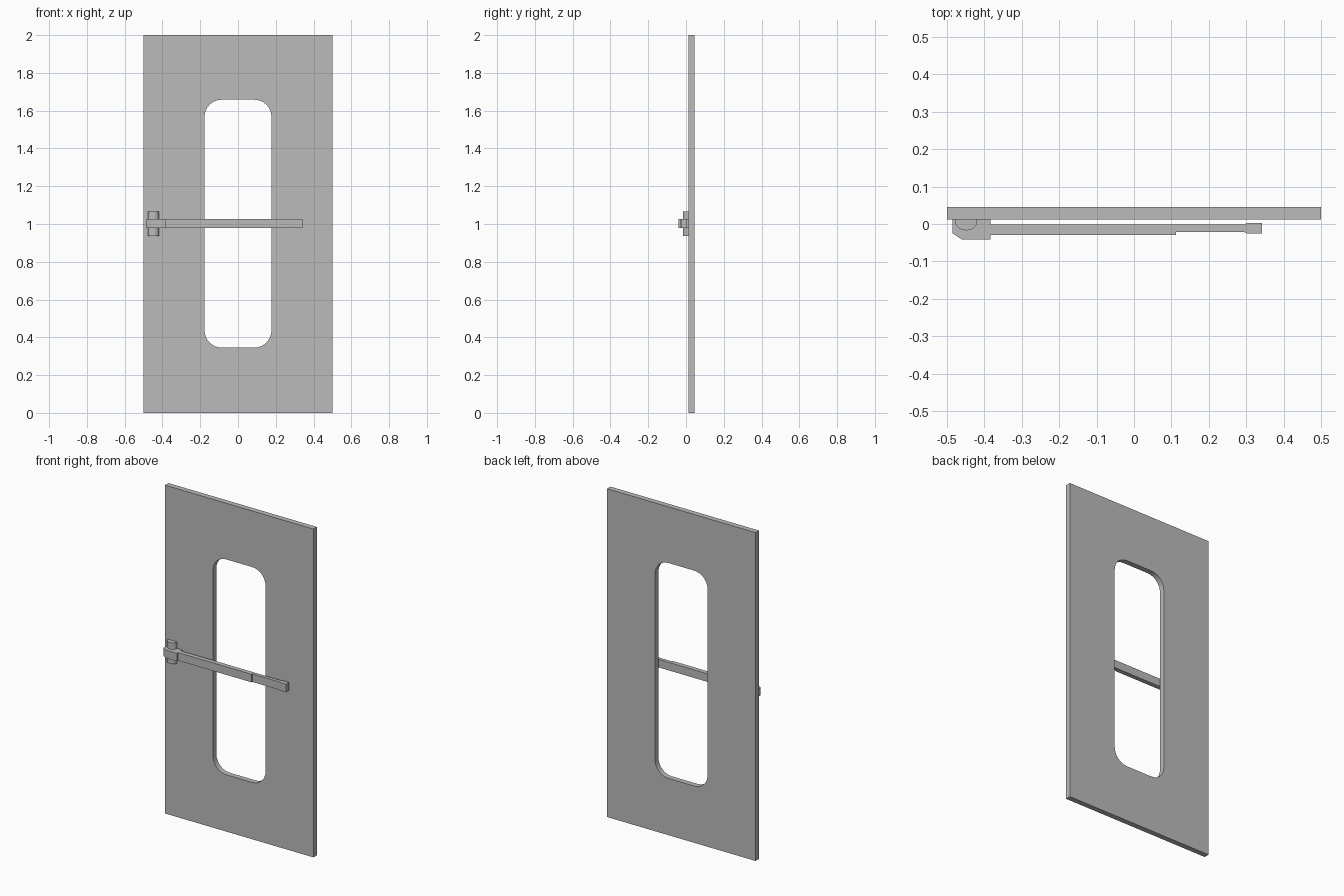
import bpy, bmesh
from math import sin, cos, pi

cube = bpy.data.objects.get("Cube")
if cube:
    bpy.data.objects.remove(cube, do_unlink=True)

GREY = (0.5, 0.5, 0.5, 1)
grey = bpy.data.materials.new("plain grey")
grey.use_nodes = True
grey.diffuse_color = GREY
grey.node_tree.nodes["Principled BSDF"].inputs["Base Color"].default_value = GREY


def prism(name, outline, axis, low, high):
    """Extrude a 2D outline along y (outline is x, z) or z (outline is x, y)."""
    def place(p, d):
        return (p[0], d, p[1]) if axis == "y" else (p[0], p[1], d)
    bm = bmesh.new()
    face = bm.faces.new([bm.verts.new(place(p, low)) for p in outline])
    new = bmesh.ops.extrude_face_region(bm, geom=[face])["geom"]
    for v in new:
        if isinstance(v, bmesh.types.BMVert):
            v.co["xyz".index(axis)] = high
    bmesh.ops.recalc_face_normals(bm, faces=bm.faces)
    mesh = bpy.data.meshes.new(name)
    bm.to_mesh(mesh)
    bm.free()
    mesh.materials.append(grey)
    obj = bpy.data.objects.new(name, mesh)
    bpy.context.collection.objects.link(obj)
    return obj


def rounded_rect(x0, x1, z0, z1, r, steps=8):
    points = []
    corners = [(x1 - r, z1 - r), (x0 + r, z1 - r), (x0 + r, z0 + r), (x1 - r, z0 + r)]
    for q, (cx, cz) in enumerate(corners):
        for i in range(steps + 1):
            a = (q + i / steps) * pi / 2
            points.append((cx + r * cos(a), cz + r * sin(a)))
    return points


# Door panel with a rounded window opening
panel = prism("door_panel", [(-0.5, 0), (0.5, 0), (0.5, 2), (-0.5, 2)], "y", 0.012, 0.045)
cutter = prism("window_cutter", rounded_rect(-0.177, 0.177, 0.346, 1.658, 0.09), "y", -0.1, 0.1)
cutter.hide_render = True
cutter.hide_viewport = True
cutter.display_type = "WIRE"
cut = panel.modifiers.new("window_opening", "BOOLEAN")
cut.operation = "DIFFERENCE"
cut.solver = "EXACT"
cut.object = cutter

# Push bar: chamfered hinge block, stepped arm and thicker grip
bar = [(-0.485, 0.012), (-0.485, -0.025), (-0.46, -0.041), (-0.383, -0.041),
       (-0.383, -0.029), (0.112, -0.029), (0.112, -0.022), (0.295, -0.022),
       (0.303, -0.026), (0.342, -0.026), (0.342, 0.003), (0.303, 0.003),
       (0.295, -0.001), (-0.383, -0.001), (-0.383, 0.012)]
prism("push_bar", bar, "z", 0.978, 1.027)

# Half-round pivot behind the hinge block
pivot = [(-0.477, 0.012)]
pivot += [(-0.448 - 0.029 * cos(a), 0.005 - 0.022 * sin(a))
          for a in (i * pi / 12 for i in range(13))]
pivot += [(-0.419, 0.012)]
prism("pivot_mount", pivot, "z", 0.937, 1.067)

# Smooth the curves while keeping edges sharp
for obj in bpy.context.collection.objects:
    if obj.name in {"door_panel", "pivot_mount"}:
        bpy.ops.object.select_all(action="DESELECT")
        obj.select_set(True)
        bpy.context.view_layer.objects.active = obj
        bpy.ops.object.shade_smooth_by_angle()
